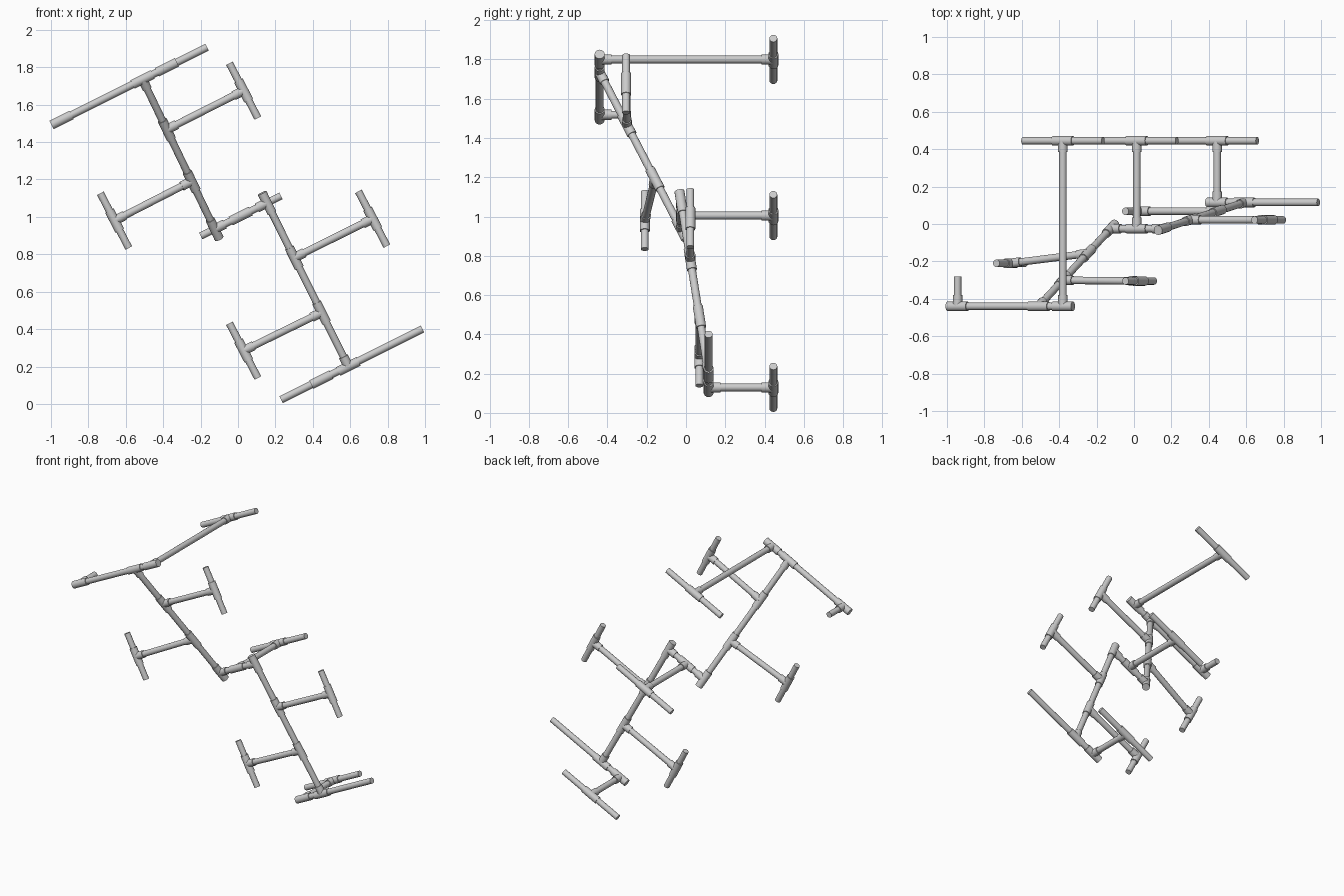
import bpy
from mathutils import Vector as V

if "Cube" in bpy.data.objects:
    bpy.data.objects.remove(bpy.data.objects["Cube"])

PIPE, FIT = 0.020, 0.0255
U = V((0.894, 0, 0.447))      # slanted "across" direction
W = V((0.461, 0, -0.887))     # slanted "down" direction
Y = V((0, 1, 0))


def tube(name, a, b, r=PIPE):
    a, b = V(a), V(b)
    d = b - a
    bpy.ops.mesh.primitive_cylinder_add(vertices=16, radius=r, depth=d.length,
                                        location=(a + b) / 2)
    o = bpy.context.object
    o.name = name
    o.rotation_euler = d.to_track_quat('Z', 'Y').to_euler()
    bpy.ops.object.shade_smooth_by_angle()
    return o


def tee(name, p, run, branch):
    # sleeve along the run plus a collar along the branch
    p, run, branch = V(p), V(run).normalized(), V(branch).normalized()
    tube(name + "_sleeve", p - run * 0.06, p + run * 0.06, FIT)
    tube(name + "_collar", p, p + branch * 0.06, FIT)


def handle(name, root, centre, axis, half, spine):
    # branch pipe with a crossbar at its end and tees at both ends
    root, centre = V(root), V(centre)
    d = centre - root
    tube(name + "_arm", root, centre)
    tube(name + "_crossbar", centre - axis * half, centre + axis * half)
    tee(name + "_root_tee", root, spine, d)
    tee(name + "_end_tee", centre, axis, -d)


# main pipes
top_joint, mid_a = V((-0.51, -0.44, 1.735)), V((-0.125, -0.025, 0.935))
mid_b, low_joint = V((0.155, -0.025, 1.075)), V((0.59, 0.115, 0.20))
upper, lower = mid_a - top_joint, low_joint - mid_b
un, ln = upper.normalized(), lower.normalized()
tube("upper_spine", top_joint, mid_a)
tube("lower_spine", mid_b, low_joint)
tube("middle_link", mid_a, mid_b)

# top pipe with a short stub
a = V((-0.38, -0.44, 1.80))
stub = a - U * 0.63
tube("top_pipe", stub, a)
tube("top_stub", stub, stub + Y * 0.16)
tee("top_stub_tee", stub, U, Y)
tee("top_spine_tee", top_joint, U, upper)

# bottom pipe
b = V((0.445, 0.115, 0.13))
tube("bottom_pipe", b, b + U * 0.605)
tee("bottom_spine_tee", low_joint, U, -lower)

# tees where the spines meet the middle link
tee("upper_link_tee", mid_a, un, U)
tee("lower_link_tee", mid_b, ln, -U)

# rear handles reaching back to one plane
for name, p in (("top_rear", a), ("middle_rear", (mid_a + mid_b) / 2),
                ("bottom_rear", b)):
    handle(name, p, (p.x, 0.445, p.z), U, 0.24, U)

# side handles along the spines
handle("upper_right", top_joint + upper * 0.335, (0.03, -0.305, 1.675), W, 0.165, un)
handle("upper_left", top_joint + upper * 0.68, (-0.66, -0.21, 0.98), W, 0.165, un)
handle("lower_right", mid_b + lower * 0.335, (0.72, 0.022, 0.99), W, 0.165, ln)
handle("lower_left", mid_b + lower * 0.67, (0.03, 0.068, 0.285), W, 0.165, ln)
